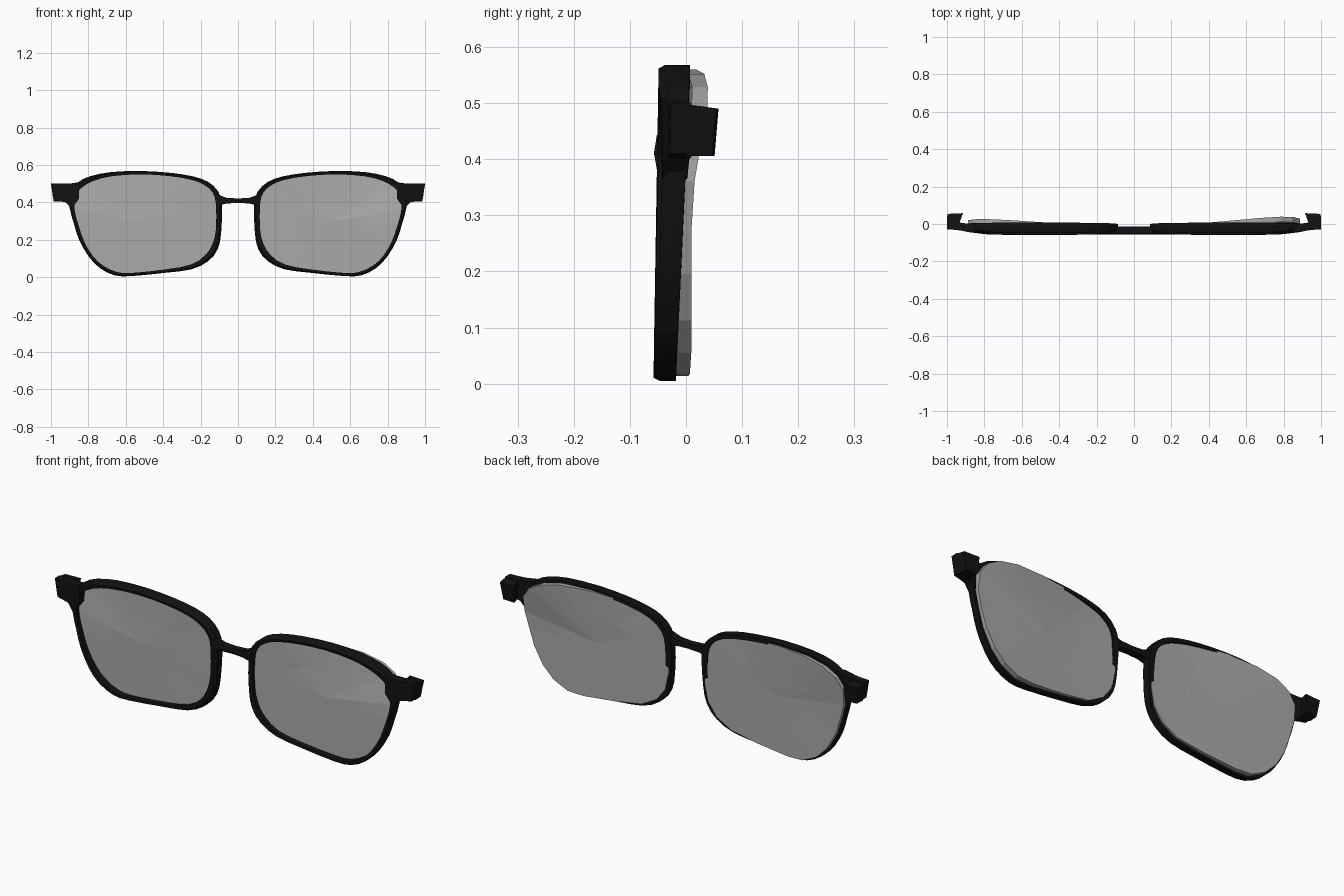
import bpy, bmesh, math
from mathutils import Vector

if "Cube" in bpy.data.objects:
    bpy.data.objects.remove(bpy.data.objects["Cube"])


def material(name, color):
    m = bpy.data.materials.new(name)
    m.diffuse_color = color
    m.use_nodes = True
    m.node_tree.nodes["Principled BSDF"].inputs["Base Color"].default_value = m.diffuse_color
    return m


BLACK = material("black_frame", (0.006, 0.006, 0.006, 1))
GLASS = material("grey_glass", (0.4, 0.4, 0.4, 0.6))

# one rim: outer x, outer z, inner x, inner z around the lens
RIM = [
    (.086, .390, .118, .390), (.107, .460, .135, .452), (.160, .510, .180, .493),
    (.240, .539, .250, .521), (.360, .558, .370, .541), (.520, .568, .520, .550),
    (.680, .562, .675, .540), (.790, .540, .775, .514), (.855, .508, .840, .475),
    (.900, .450, .873, .425), (.900, .370, .872, .350), (.877, .285, .850, .270),
    (.850, .200, .822, .190), (.800, .113, .775, .112), (.740, .050, .720, .061),
    (.660, .010, .645, .027), (.570, .006, .565, .023), (.385, .024, .385, .042),
    (.250, .042, .250, .068), (.160, .085, .175, .118), (.108, .150, .136, .177),
    (.090, .240, .118, .257)]


def refine(points, steps=2):
    """Closed smooth curve through the points."""
    p = [Vector(q) for q in points]
    n, out = len(p), []
    for i in range(n):
        a, b, c, d = (p[(i + k) % n] for k in (-1, 0, 1, 2))
        for s in range(steps):
            t = s / steps
            out.append(.5 * (2 * b + (c - a) * t + (2 * a - 5 * b + 4 * c - d) * t * t
                             + (3 * b - a - 3 * c + d) * t ** 3))
    return out


def finish(name, bm, mat, smooth):
    bmesh.ops.recalc_face_normals(bm, faces=bm.faces)
    me = bpy.data.meshes.new(name)
    bm.to_mesh(me)
    bm.free()
    me.materials.append(mat)
    ob = bpy.data.objects.new(name, me)
    bpy.context.collection.objects.link(ob)
    if smooth:
        for f in me.polygons:
            f.use_smooth = True
        me.set_sharp_from_angle(angle=math.radians(35))
    return ob


def loft(bm, rings, closed=False):
    """Skin a row of equal rings, capped at the ends unless closed."""
    rows = [[bm.verts.new(v) for v in r] for r in rings]
    m = len(rows[0])
    for i in range(len(rows) if closed else len(rows) - 1):
        a, b = rows[i], rows[(i + 1) % len(rows)]
        for k in range(m):
            bm.faces.new((a[k], a[(k + 1) % m], b[(k + 1) % m], b[k]))
    if not closed:
        bm.faces.new(rows[0])
        bm.faces.new(rows[-1])


def rim(name, side):
    rings = []
    for q in refine(RIM):
        o, i = Vector((q[0], q[1])), Vector((q[2], q[3]))
        mid = o.lerp(i, .35)
        wrap = .08 * max(0, o.x - .78)
        front = -.058 + .016 * o.y + wrap
        back = -.018 + .045 * o.y
        sec = [(o, front + .012), (mid, front), (i, front + .002), (i, back), (o, back)]
        rings.append([(side * p.x, y, p.y) for p, y in sec])
    bm = bmesh.new()
    loft(bm, rings, True)
    finish(name, bm, BLACK, True)


def lens(name, side, bulge):
    # coarse plate seated behind the rim, swept back at the upper outer corner
    edge = [Vector((a, b)).lerp(Vector((c, d)), .45) for a, b, c, d in RIM]
    centre = Vector((.5, .3))

    def back(p):
        u = max(0, min(1, (p.x - .25) / .5))
        v = max(0, min(1, (p.y - .33) / .17))
        return -.006 + .016 * u + bulge * u * v

    bm = bmesh.new()
    rows = []
    for scale, depth in ((.0, 1), (.5, 1), (1, 1), (1, 0), (.5, 0), (.0, 0)):
        ring = []
        pts = edge if scale else [centre]
        for e in pts:
            p = centre.lerp(e, scale)
            ring.append(bm.verts.new((side * p.x, back(p) - .028 * depth, p.y)))
        rows.append(ring)
    n = len(edge)
    for a, b in zip(rows, rows[1:]):
        for k in range(n):
            j = (k + 1) % n
            if len(a) == 1:
                bm.faces.new((a[0], b[k], b[j]))
            elif len(b) == 1:
                bm.faces.new((a[k], a[j], b[0]))
            else:
                bm.faces.new((a[k], a[j], b[j], b[k]))
    finish(name, bm, GLASS, False)


def endpiece(name, side):
    # tapered block from rim to corner: x, bottom, top, front, back
    bm = bmesh.new()
    secs = [(.85, .42, .508, -.045, -.002), (.89, .365, .502, -.042, .002),
            (.92, .400, .50, -.036, .006), (.95, .405, .50, -.032, .01)]
    rings = [[(side * x, f, b), (side * x, f, t), (side * x, k, t), (side * x, k, b)]
             for x, b, t, f, k in secs]
    rings.append([(side * .985, -.028, .41), (side, -.028, .50),
                  (side, .01, .50), (side * .985, .01, .41)])
    loft(bm, rings)
    finish(name, bm, BLACK, False)


def hinge_stub(name, side):
    # short temple block pointing backwards
    bm = bmesh.new()
    loft(bm, [[(side * .935, 0, .406), (side * .986, 0, .406),
               (side, 0, .498), (side * .935, 0, .498)],
              [(side * .920, .051, .406), (side * .984, .047, .406),
               (side * .998, .054, .490), (side * .915, .058, .490)]])
    finish(name, bm, BLACK, False)


for label, side, bulge in (("right", 1, .029), ("left", -1, .016)):
    rim(label + "_rim", side)
    lens(label + "_lens", side, bulge)
    endpiece(label + "_endpiece", side)
    hinge_stub(label + "_hinge_stub", side)

# bridge: slim bar flaring where it meets each rim
bm = bmesh.new()
rings = []
for x in (-.112, -.09, -.06, 0, .06, .09, .112):
    flare = max(0, abs(x) - .05)
    lo, hi = .397 - .25 * flare, .421 + .35 * flare
    f, k = -.057, -.014
    rings.append([(x, f + .005, lo), (x, f, (lo + hi) / 2), (x, f + .005, hi),
                  (x, k, hi), (x, k, lo)])
loft(bm, rings)
finish("bridge", bm, BLACK, True)
